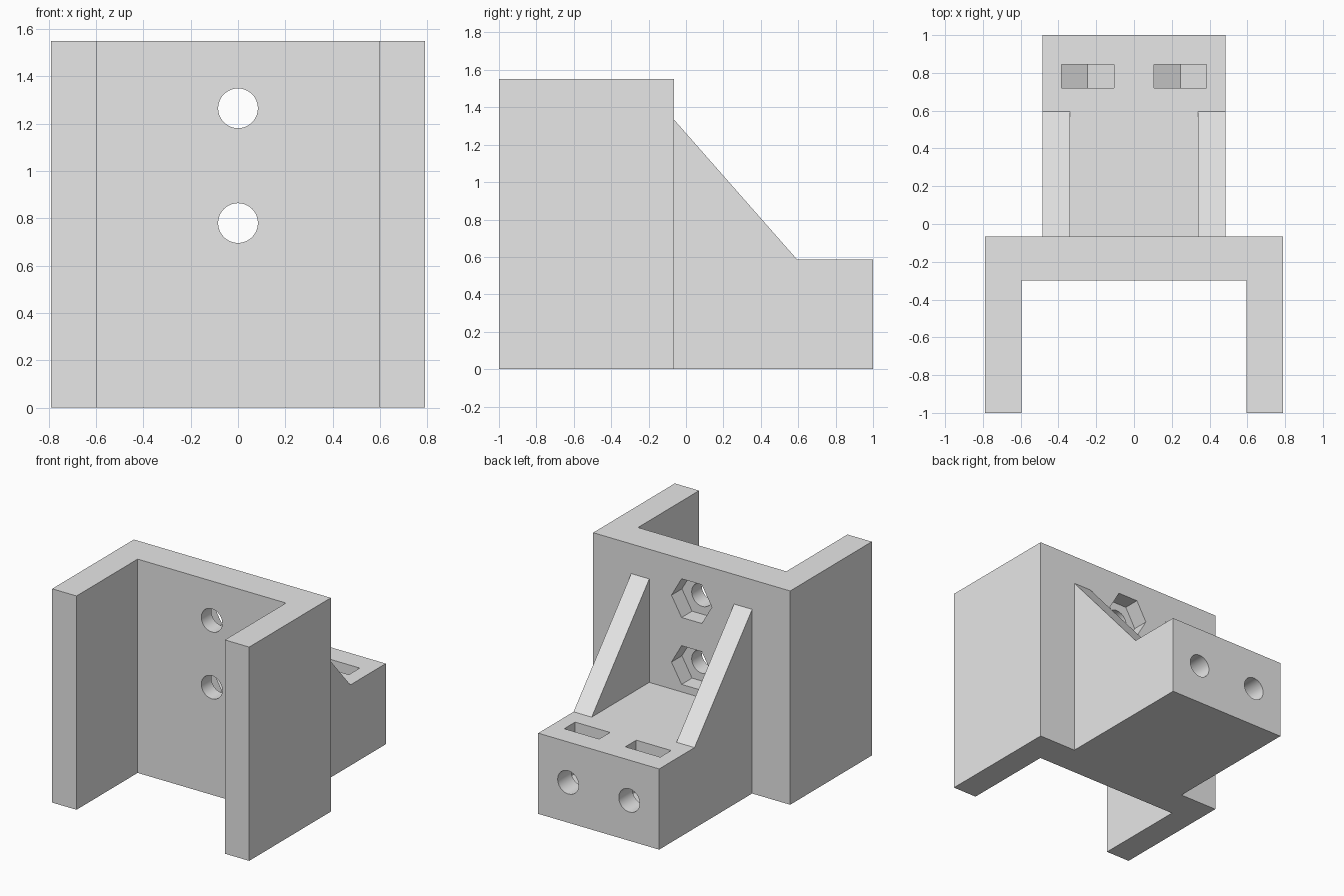
import bpy, bmesh
from math import cos, sin, pi

cube = bpy.data.objects.get("Cube")
if cube:
    bpy.data.objects.remove(cube, do_unlink=True)

grey = bpy.data.materials.new("plain grey")
grey.use_nodes = True
colour = (0.8, 0.8, 0.8, 1)
grey.diffuse_color = colour
grey.node_tree.nodes["Principled BSDF"].inputs["Base Color"].default_value = colour


def prism(name, outline, axis, start, end):
    """Extrude a 2D outline along x, y or z."""
    place = {"x": lambda a, b, c: (c, a, b),
             "y": lambda a, b, c: (a, c, b),
             "z": lambda a, b, c: (a, b, c)}[axis]
    bm = bmesh.new()
    low = [bm.verts.new(place(a, b, start)) for a, b in outline]
    high = [bm.verts.new(place(a, b, end)) for a, b in outline]
    bm.faces.new(low)
    bm.faces.new(high)
    for i in range(len(low)):
        j = (i + 1) % len(low)
        bm.faces.new((low[i], low[j], high[j], high[i]))
    bmesh.ops.recalc_face_normals(bm, faces=bm.faces)
    mesh = bpy.data.meshes.new(name)
    bm.to_mesh(mesh)
    bm.free()
    mesh.materials.append(grey)
    obj = bpy.data.objects.new(name, mesh)
    bpy.context.collection.objects.link(obj)
    return obj


def ring(x, z, radius, sides):
    return [(x + radius * cos(2 * pi * i / sides), z + radius * sin(2 * pi * i / sides))
            for i in range(sides)]


def combine(target, tool, operation):
    """Apply a boolean and remove the helper."""
    tool.hide_render = True
    mod = target.modifiers.new("boolean", "BOOLEAN")
    mod.operation = operation
    mod.solver = "EXACT"
    mod.object = tool
    bpy.context.view_layer.objects.active = target
    bpy.ops.object.modifier_apply(modifier=mod.name)
    bpy.data.objects.remove(tool, do_unlink=True)


HOLE, NUT = 0.084, 0.162
BACK, FLOOR = -0.065, 0.585

# U-shaped channel
right_half = [(-0.595, -0.3), (-0.595, -1), (-0.79, -1), (-0.79, BACK)]
left_half = [(-x, y) for x, y in reversed(right_half)]
bracket = prism("bracket", right_half + left_half, "z", 0, 1.55)

# Foot block with two sloping gussets
side = [(-0.15, 0), (1, 0), (1, FLOOR), (0.595, FLOOR), (BACK, 1.335), (-0.15, 1.335)]
foot = prism("foot", side, "x", -0.485, 0.485)
gap = [(-0.34, FLOOR), (0.34, FLOOR), (0.34, 1.6), (-0.34, 1.6)]
combine(foot, prism("gusset_gap", gap, "y", -0.3, 0.7), "DIFFERENCE")
combine(bracket, foot, "UNION")

# Screw holes through the channel wall, with hexagonal nut pockets behind
for z in (0.78, 1.265):
    combine(bracket, prism("wall_hole", ring(0, z, HOLE, 48), "y", -0.4, 0.02), "DIFFERENCE")
    combine(bracket, prism("nut_pocket", ring(0, z, NUT, 6), "y", -0.185, 0.02), "DIFFERENCE")

# Screw holes in the foot, with nut slots dropped in from above
for x in (-0.245, 0.245):
    z = FLOOR / 2
    combine(bracket, prism("foot_hole", ring(x, z, HOLE, 48), "y", 0.5, 1.1), "DIFFERENCE")
    slot = [(x - 0.14, 0.7), (x - 0.14, z - NUT / 2), (x, z - NUT),
            (x + 0.14, z - NUT / 2), (x + 0.14, 0.7)]
    combine(bracket, prism("nut_slot", slot, "y", 0.72, 0.845), "DIFFERENCE")

bpy.ops.object.select_all(action="DESELECT")
bracket.select_set(True)
bpy.context.view_layer.objects.active = bracket
bpy.ops.object.shade_smooth_by_angle(angle=pi / 6)
